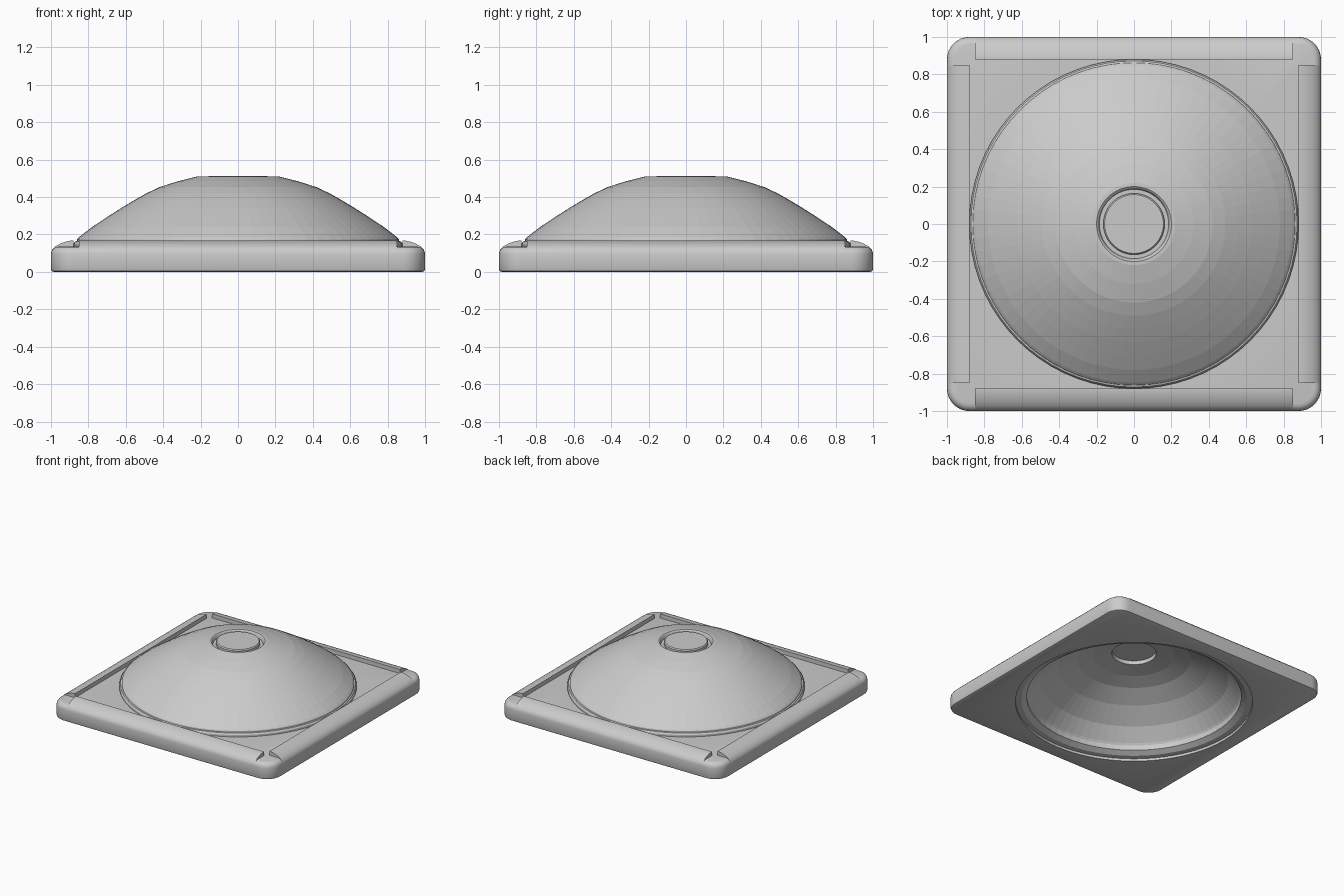
import bpy, bmesh
from math import pi, cos, sin, radians

if "Cube" in bpy.data.objects:
    bpy.data.objects.remove(bpy.data.objects["Cube"])


def make_object(name, bm):
    bmesh.ops.recalc_face_normals(bm, faces=bm.faces)
    mesh = bpy.data.meshes.new(name)
    bm.to_mesh(mesh)
    bm.free()
    obj = bpy.data.objects.new(name, mesh)
    bpy.context.collection.objects.link(obj)
    return obj


def lathe(name, profile, segments=72, closed=False):
    """Revolve (radius, z) points about z; open profiles are capped at both ends."""
    bm = bmesh.new()
    rings = [[bm.verts.new((r * cos(2 * pi * i / segments), r * sin(2 * pi * i / segments), z))
              for i in range(segments)] for r, z in profile]
    pairs = list(zip(rings, rings[1:]))
    if closed:
        pairs.append((rings[-1], rings[0]))
    else:
        bm.faces.new(rings[0])
        bm.faces.new(rings[-1])
    for a, b in pairs:
        for i in range(segments):
            j = (i + 1) % segments
            bm.faces.new((a[i], a[j], b[j], b[i]))
    return make_object(name, bm)


def smooth(obj, angle=30):
    bpy.ops.object.select_all(action='DESELECT')
    obj.select_set(True)
    bpy.context.view_layer.objects.active = obj
    bpy.ops.object.shade_smooth_by_angle(angle=radians(angle))


# Square plate: rounded corners, soft top edge, small bottom edge
PLATE_TOP = 0.135
bm = bmesh.new()
corners = [(cx + 0.12 * cos(a), cy + 0.12 * sin(a))
           for cx, cy, start in ((.88, .88, 0), (-.88, .88, 1), (-.88, -.88, 2), (.88, -.88, 3))
           for a in (start * pi / 2 + k * pi / 16 for k in range(9))]
base = bm.faces.new([bm.verts.new((x, y, 0)) for x, y in corners])
top = bmesh.ops.extrude_face_region(bm, geom=[base], use_keep_orig=True)['geom']
bmesh.ops.translate(bm, vec=(0, 0, PLATE_TOP),
                    verts=[v for v in top if isinstance(v, bmesh.types.BMVert)])
for z, width, seg in ((PLATE_TOP, 0.04, 4), (0, 0.015, 2)):
    rim = [e for e in bm.edges if all(abs(v.co.z - z) < 1e-4 for v in e.verts)]
    bmesh.ops.bevel(bm, geom=rim, offset=width, segments=seg, profile=0.5, affect='EDGES')
plate = make_object("base_plate", bm)

# Round opening through the plate
cutter = lathe("opening_cutter", [(0.879, -0.2), (0.879, 0.4)])
cutter.hide_render = True
cut = plate.modifiers.new("opening", 'BOOLEAN')
cut.operation = 'DIFFERENCE'
cut.solver = 'EXACT'
cut.object = cutter
bpy.context.view_layer.objects.active = plate
bpy.ops.object.modifier_apply(modifier=cut.name)
bpy.data.objects.remove(cutter)
smooth(plate)

# Four raised rails with a rounded outer shoulder
rail_profile = [(.88, .08), (1, .08), (1, .10), (.993, .119), (.975, .137),
                (.95, .151), (.92, .162), (.89, .168), (.88, .168)]
for k, name in enumerate(("right_rail", "back_rail", "left_rail", "front_rail")):
    bm = bmesh.new()
    ends = [[bm.verts.new((x, y, z)) for x, z in rail_profile] for y in (-0.85, 0.85)]
    for end in ends:
        bm.faces.new(end)
    n = len(rail_profile)
    for i in range(n):
        j = (i + 1) % n
        bm.faces.new((ends[0][i], ends[0][j], ends[1][j], ends[1][i]))
    rail = make_object(name, bm)
    rail.rotation_euler.z = k * pi / 2
    smooth(rail)

# Hollow dome with a stepped collar at the foot and a groove at the crown
lathe("dome", [
    (.88, .02), (.88, .15), (.872, .162), (.862, .165), (.86, .175), (.848, .187),
    (.78, .24), (.70, .293), (.63, .338), (.56, .380), (.49, .420), (.42, .453),
    (.32, .485), (.22, .510), (.20, .511), (.193, .506), (.185, .485), (.160, .485),
    (.165, .415), (.30, .395), (.42, .362), (.56, .292), (.70, .193), (.785, .10),
    (.795, .085), (.795, .045), (.835, .02)], closed=True)

# Round cap closing the crown
lathe("crown_cap", [(.164, .445), (.164, .505), (.157, .513)])
